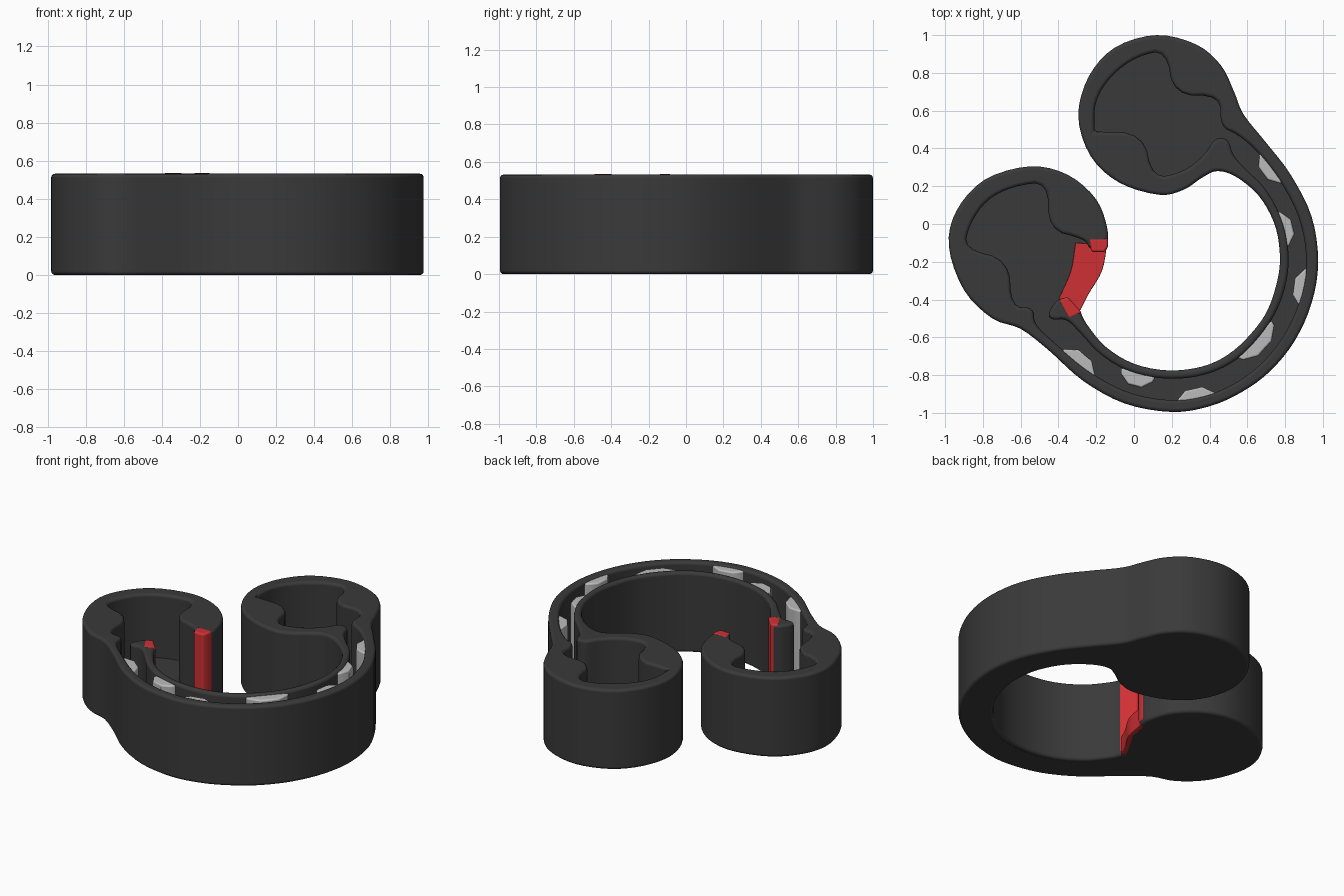
import bpy, bmesh, math
from mathutils import Vector


def material(name, rgb):
    m = bpy.data.materials.new(name)
    m.diffuse_color = (*rgb, 1)
    return m


DARK = material("dark_grey", (0.042, 0.042, 0.042))
RED = material("red", (0.62, 0.03, 0.035))
PALE = material("pale_grey", (0.5, 0.5, 0.5))


def spline(pts, steps=4):
    """Open Catmull-Rom curve through the points."""
    p = [Vector(q) for q in pts]
    p = [2 * p[0] - p[1]] + p + [2 * p[-1] - p[-2]]
    out = []
    for i in range(1, len(p) - 2):
        a, b, c, d = p[i - 1:i + 3]
        for k in range(steps):
            t = k / steps
            out.append(0.5 * (2 * b + (c - a) * t + (2 * a - 5 * b + 4 * c - d) * t ** 2
                              + (3 * b - a - 3 * c + d) * t ** 3))
    return out + [p[-2]]


def chaikin(pts, rounds=2):
    """Open curve with its corners cut round."""
    p = [Vector(q) for q in pts]
    for _ in range(rounds):
        q = [p[0]]
        for a, b in zip(p, p[1:]):
            q += [a.lerp(b, 0.25), a.lerp(b, 0.75)]
        p = q + [p[-1]]
    return p


def inset(pts, d):
    """Move a counter-clockwise closed outline inwards."""
    out = []
    for i, p in enumerate(pts):
        t = (pts[(i + 1) % len(pts)] - pts[i - 1]).normalized()
        out.append(p + Vector((-t.y, t.x)) * d)
    return out


def prism(name, pts, z0, z1, mat, bevel=0.0, segments=3):
    bm = bmesh.new()
    face = bm.faces.new([bm.verts.new((p[0], p[1], z0)) for p in pts])
    top = bmesh.ops.extrude_face_region(bm, geom=[face])["geom"]
    bmesh.ops.translate(bm, vec=(0, 0, z1 - z0),
                        verts=[v for v in top if isinstance(v, bmesh.types.BMVert)])
    bmesh.ops.recalc_face_normals(bm, faces=bm.faces)
    me = bpy.data.meshes.new(name)
    bm.to_mesh(me)
    bm.free()
    me.shade_smooth()
    me.set_sharp_from_angle(angle=math.radians(40))
    me.materials.append(mat)
    ob = bpy.data.objects.new(name, me)
    bpy.context.collection.objects.link(ob)
    if bevel:
        b = ob.modifiers.new("rounded_edges", "BEVEL")
        b.width, b.segments = bevel, segments
        b.limit_method, b.angle_limit = "ANGLE", math.radians(50)
        b.use_clamp_overlap = False
        b.harden_normals = True
    return ob


# Outside outline, from one side of the gap round to the other
outer = spline([
    (-0.145, -0.13), (-0.14, -0.03), (-0.2, 0.13), (-0.35, 0.26), (-0.55, 0.305),
    (-0.79, 0.235), (-0.94, 0.07), (-0.98, -0.12), (-0.90, -0.35), (-0.75, -0.50),
    (-0.6, -0.555), (-0.45, -0.67), (-0.27, -0.83), (-0.05, -0.95), (0.2, -0.995),
    (0.4, -0.965), (0.57, -0.89), (0.72, -0.78), (0.85, -0.62), (0.94, -0.42),
    (0.975, -0.2), (0.94, 0.04), (0.83, 0.26), (0.70, 0.43), (0.58, 0.58),
    (0.53, 0.70), (0.46, 0.84), (0.33, 0.95), (0.12, 1.0), (-0.1, 0.935),
    (-0.24, 0.78), (-0.295, 0.57), (-0.23, 0.36), (-0.08, 0.22), (0.13, 0.155),
    (0.26, 0.18), (0.36, 0.245), (0.44, 0.28), (0.54, 0.25), (0.66, 0.15),
    (0.74, 0.01), (0.77, -0.13), (0.765, -0.27), (0.71, -0.45), (0.62, -0.58),
    (0.5, -0.69), (0.36, -0.755), (0.18, -0.775), (0.0, -0.74), (-0.15, -0.65),
    (-0.25, -0.53), (-0.285, -0.46)])

# Inside of the walls: hook, channel, upper pocket, channel back, lower pocket
inner_side = chaikin([
    (-0.36, -0.39), (-0.41, -0.40), (-0.46, -0.48), (-0.43, -0.51), (-0.36, -0.50),
    (-0.29, -0.57), (-0.18, -0.695), (-0.02, -0.79), (0.18, -0.825), (0.37, -0.805),
    (0.53, -0.735), (0.66, -0.61), (0.76, -0.46), (0.815, -0.29), (0.82, -0.13),
    (0.79, 0.02), (0.70, 0.19), (0.58, 0.30), (0.52, 0.37), (0.50, 0.45), (0.43, 0.46),
    (0.37, 0.36), (0.26, 0.275), (0.10, 0.24), (0.05, 0.48), (-0.21, 0.49)])
outer_side = chaikin([
    (-0.21, 0.49), (-0.21, 0.65), (-0.12, 0.79), (0.02, 0.89), (0.17, 0.92), (0.21, 0.68),
    (0.46, 0.68), (0.455, 0.515), (0.55, 0.475), (0.66, 0.38), (0.79, 0.21), (0.885, 0.02),
    (0.92, -0.2), (0.885, -0.4), (0.80, -0.59), (0.68, -0.74), (0.54, -0.845),
    (0.39, -0.91), (0.2, -0.94), (-0.03, -0.90), (-0.24, -0.785), (-0.42, -0.63),
    (-0.53, -0.53), (-0.53, -0.44), (-0.65, -0.44), (-0.66, -0.19), (-0.90, -0.13),
    (-0.87, 0.0), (-0.78, 0.13), (-0.64, 0.2), (-0.455, 0.225), (-0.455, -0.03),
    (-0.26, -0.08), (-0.235, -0.13)])

HEIGHT, FLOOR = 0.532, 0.11
prism("cuff_wall", outer + inner_side + outer_side[1:], 0, HEIGHT, DARK, 0.02)
closed = outer + [Vector((-0.235, -0.37)), Vector((-0.165, -0.25))]
prism("cuff_floor", inset(closed, 0.03), 0.0005, FLOOR, DARK)

# Red sill and the two red wall ends beside the gap
sill = spline([(-0.142, -0.11), (-0.17, -0.25), (-0.24, -0.37), (-0.285, -0.46)])[::-1]
sill += spline([(-0.31, -0.10), (-0.335, -0.25), (-0.40, -0.40)])
prism("gap_sill", sill, 0.001, FLOOR + 0.015, RED, 0.006, 2)
prism("gap_end_upper", [(-0.243, -0.075), (-0.136, -0.075), (-0.138, -0.12),
                        (-0.155, -0.15), (-0.225, -0.148)], 0.02, HEIGHT + 0.003, RED, 0.014)
prism("gap_end_lower", [(-0.40, -0.405), (-0.352, -0.385), (-0.275, -0.47),
                        (-0.345, -0.505)], 0.02, HEIGHT + 0.003, RED, 0.014)

# Pale ribs alternating on both channel walls: base point, facing angle, length
ribs = [(0.735, 0.305, 215, 0.21), (0.778, -0.03, 15, 0.2), (0.91, -0.34, 172, 0.22),
        (0.645, -0.615, -42, 0.27), (0.33, -0.935, 103, 0.23),
        (0.02, -0.795, 255, 0.19), (-0.30, -0.745, 50, 0.23)]
for i, (x, y, ang, length) in enumerate(ribs, 1):
    a = math.radians(ang)
    n, t = Vector((math.cos(a), math.sin(a))), Vector((-math.sin(a), math.cos(a)))
    base = Vector((x, y))
    shape = [base + n * d + t * s * length for d, s in
             ((-0.01, -0.5), (0.02, -0.46), (0.065, -0.2), (0.065, 0.2), (0.02, 0.46), (-0.01, 0.5))]
    prism(f"channel_rib_{i}", shape, FLOOR - 0.02, HEIGHT - 0.01, PALE, 0.012, 2)
